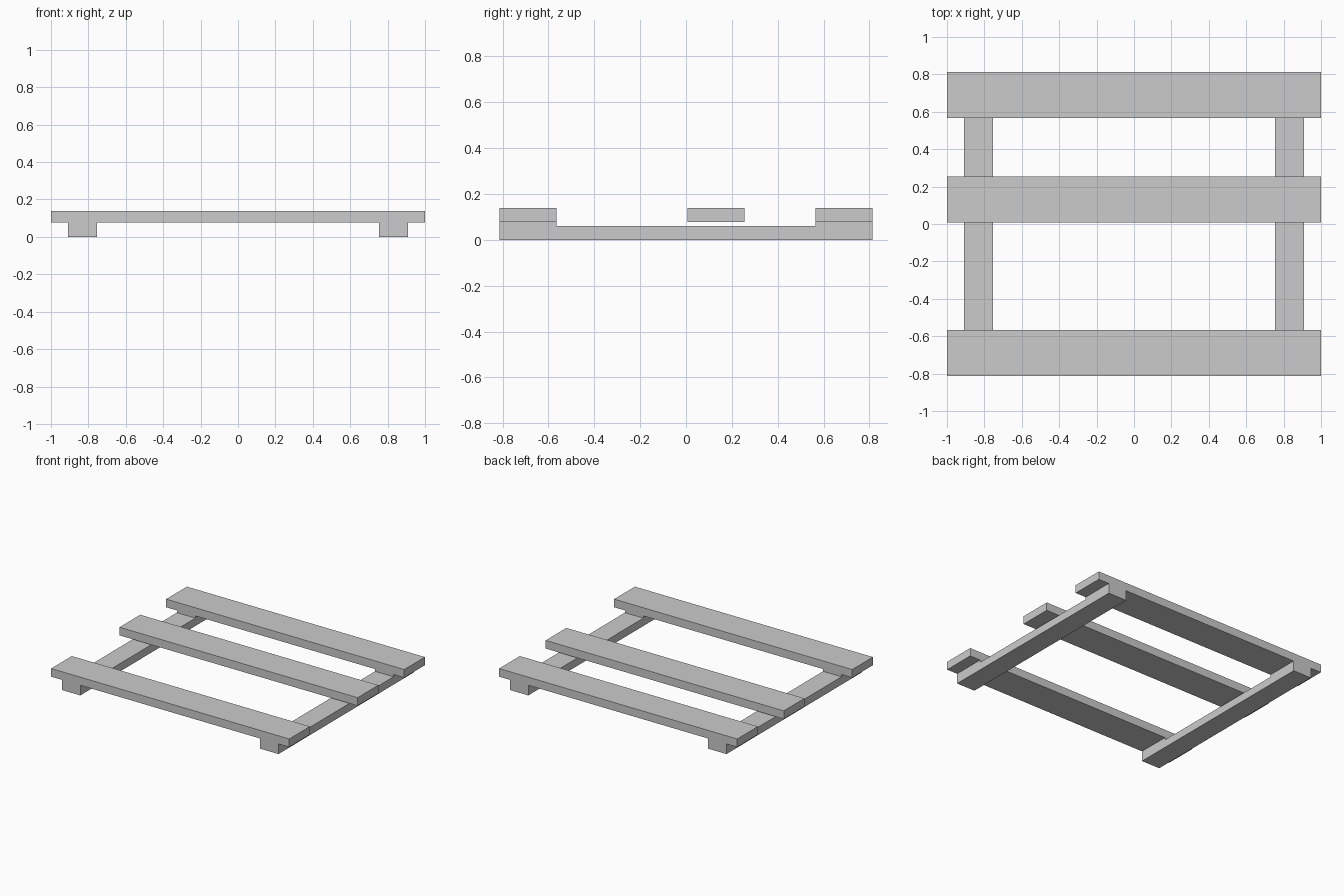
import bpy
import bmesh

cube = bpy.data.objects.get("Cube")
if cube:
    bpy.data.objects.remove(cube, do_unlink=True)

grey = bpy.data.materials.new("weathered_grey")
grey.use_nodes = True
colour = (0.6, 0.6, 0.6, 1)
grey.diffuse_color = colour
grey.node_tree.nodes["Principled BSDF"].inputs["Base Color"].default_value = colour

HALF_DEPTH = 0.814
SLAT_WIDTH = 0.248
SLAT_BOTTOM, SLAT_TOP = 0.077, 0.139
RAIL_TOP = 0.06


def extrude_profile(name, profile, x0, x1):
    """Extrude a closed (y, z) outline along x."""
    bm = bmesh.new()
    face = bm.faces.new([bm.verts.new((x0, y, z)) for y, z in profile])
    result = bmesh.ops.extrude_face_region(bm, geom=[face])
    verts = [g for g in result["geom"] if isinstance(g, bmesh.types.BMVert)]
    bmesh.ops.translate(bm, verts=verts, vec=(x1 - x0, 0, 0))
    bmesh.ops.recalc_face_normals(bm, faces=bm.faces)
    mesh = bpy.data.meshes.new(name)
    bm.to_mesh(mesh)
    bm.free()
    mesh.materials.append(grey)
    obj = bpy.data.objects.new(name, mesh)
    bpy.context.collection.objects.link(obj)
    return obj


# Side rails, raised at both ends to carry the outer slats
step = HALF_DEPTH - SLAT_WIDTH
half = [(step, RAIL_TOP), (step, SLAT_BOTTOM),
        (HALF_DEPTH, SLAT_BOTTOM), (HALF_DEPTH, 0)]
rail_profile = half + [(-y, z) for y, z in reversed(half)]
extrude_profile("left_rail", rail_profile, 0.755, 0.91)
extrude_profile("right_rail", rail_profile, -0.91, -0.755)

# Cross slats
for name, y in (("front_slat", -HALF_DEPTH), ("middle_slat", 0.007), ("back_slat", step)):
    outline = [(y, SLAT_BOTTOM), (y + SLAT_WIDTH, SLAT_BOTTOM),
               (y + SLAT_WIDTH, SLAT_TOP), (y, SLAT_TOP)]
    extrude_profile(name, outline, -1, 1)
